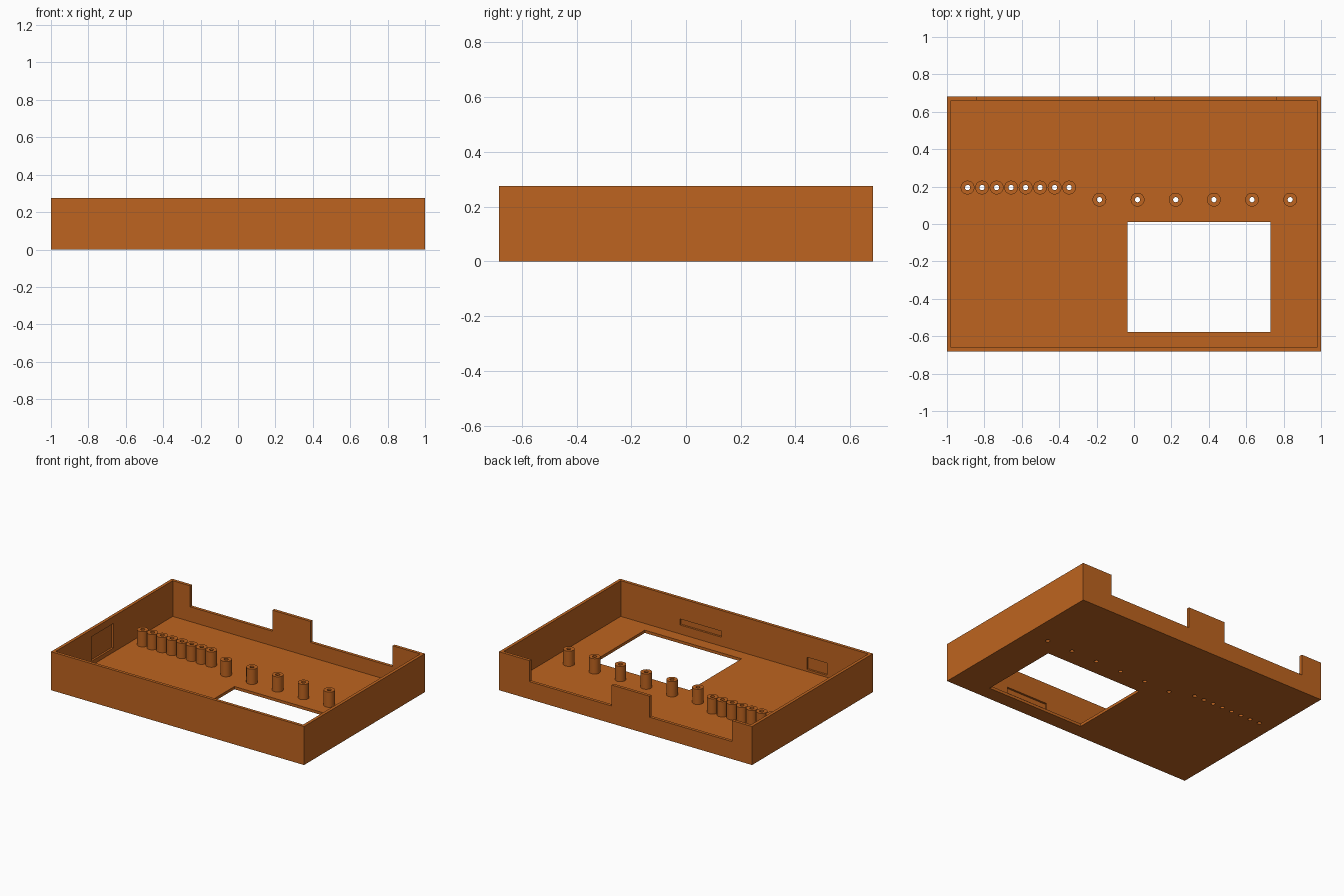
import bpy, bmesh, math
from mathutils import Matrix

if "Cube" in bpy.data.objects:
    bpy.data.objects.remove(bpy.data.objects["Cube"])

HX, HY, H = 1.0, 0.6825, 0.275   # half width, half depth, height
WALL, FLOOR = 0.022, 0.02
POST_TOP, POST_R, HOLE_R, SIDES = 0.129, 0.037, 0.014, 24

orange = bpy.data.materials.new("orange plastic")
orange.diffuse_color = (0.515, 0.127, 0.014, 1)
orange.use_nodes = True
orange.node_tree.nodes["Principled BSDF"].inputs["Base Color"].default_value = orange.diffuse_color


def make_object(name, bm):
    bmesh.ops.recalc_face_normals(bm, faces=bm.faces)
    mesh = bpy.data.meshes.new(name)
    bm.to_mesh(mesh)
    bm.free()
    mesh.materials.append(orange)
    obj = bpy.data.objects.new(name, mesh)
    bpy.context.collection.objects.link(obj)
    return obj


def add_box(bm, x0, x1, y0, y1, z0, z1):
    centre = Matrix.Translation(((x0 + x1) / 2, (y0 + y1) / 2, (z0 + z1) / 2))
    size = Matrix.Diagonal((x1 - x0, y1 - y0, z1 - z0, 1))
    bmesh.ops.create_cube(bm, size=1, matrix=centre @ size)


def cut(target, cutter):
    mod = target.modifiers.new("cut", 'BOOLEAN')
    mod.operation, mod.solver, mod.object = 'DIFFERENCE', 'EXACT', cutter
    bpy.context.view_layer.objects.active = target
    bpy.ops.object.modifier_apply(modifier=mod.name)
    bpy.data.objects.remove(cutter)


# Post positions: a tight row of eight and a wide row of six
posts = [(-0.89 + i * 0.0776, 0.195) for i in range(8)]
posts += [(-0.185 + i * 0.204, 0.13) for i in range(6)]

# Tray body
bm = bmesh.new()
add_box(bm, -HX, HX, -HY, HY, 0, H)
tray = make_object("tray", bm)

# Hollow interior
bm = bmesh.new()
add_box(bm, -HX + WALL, HX - WALL, -HY + WALL, HY - WALL, FLOOR, H + 0.1)
cut(tray, make_object("interior_cutter", bm))

# Back wall notches, floor window, shallow wall pockets and screw holes
bm = bmesh.new()
for x0, x1 in ((-0.84, -0.19), (0.11, 0.76)):
    add_box(bm, x0, x1, HY - WALL - 0.05, HY + 0.05, 0.125, H + 0.05)
add_box(bm, -0.035, 0.73, -0.577, 0.01, -0.05, 0.06)
inner_y, inner_x, depth = -HY + WALL, -HX + WALL, 0.014
add_box(bm, 0.18, 0.51, inner_y - depth, inner_y + 0.03, 0.084, 0.127)
add_box(bm, -0.652, -0.494, inner_y - depth, inner_y + 0.03, 0.035, 0.122)
add_box(bm, inner_x - depth, inner_x + 0.03, -0.26, -0.01, 0.05, 0.225)
for x, y in posts:
    bmesh.ops.create_cone(bm, cap_ends=True, segments=SIDES, radius1=HOLE_R,
                          radius2=HOLE_R, depth=0.1,
                          matrix=Matrix.Translation((x, y, 0.0)))
cut(tray, make_object("opening_cutter", bm))

# Hollow standoff posts, each a spun rectangular section
for i, (x, y) in enumerate(posts):
    bm = bmesh.new()
    section = ((HOLE_R, FLOOR), (POST_R, FLOOR), (POST_R, POST_TOP), (HOLE_R, POST_TOP))
    rings = []
    for k in range(SIDES):
        a = 2 * math.pi * k / SIDES
        rings.append([bm.verts.new((x + r * math.cos(a), y + r * math.sin(a), z))
                      for r, z in section])
    for k in range(SIDES):
        a, b = rings[k], rings[(k + 1) % SIDES]
        for j in range(4):
            bm.faces.new((a[j], b[j], b[(j + 1) % 4], a[(j + 1) % 4]))
    post = make_object(f"standoff_post_{i + 1}", bm)
    bpy.ops.object.select_all(action='DESELECT')
    post.select_set(True)
    bpy.context.view_layer.objects.active = post
    bpy.ops.object.shade_smooth_by_angle(angle=math.radians(30))
